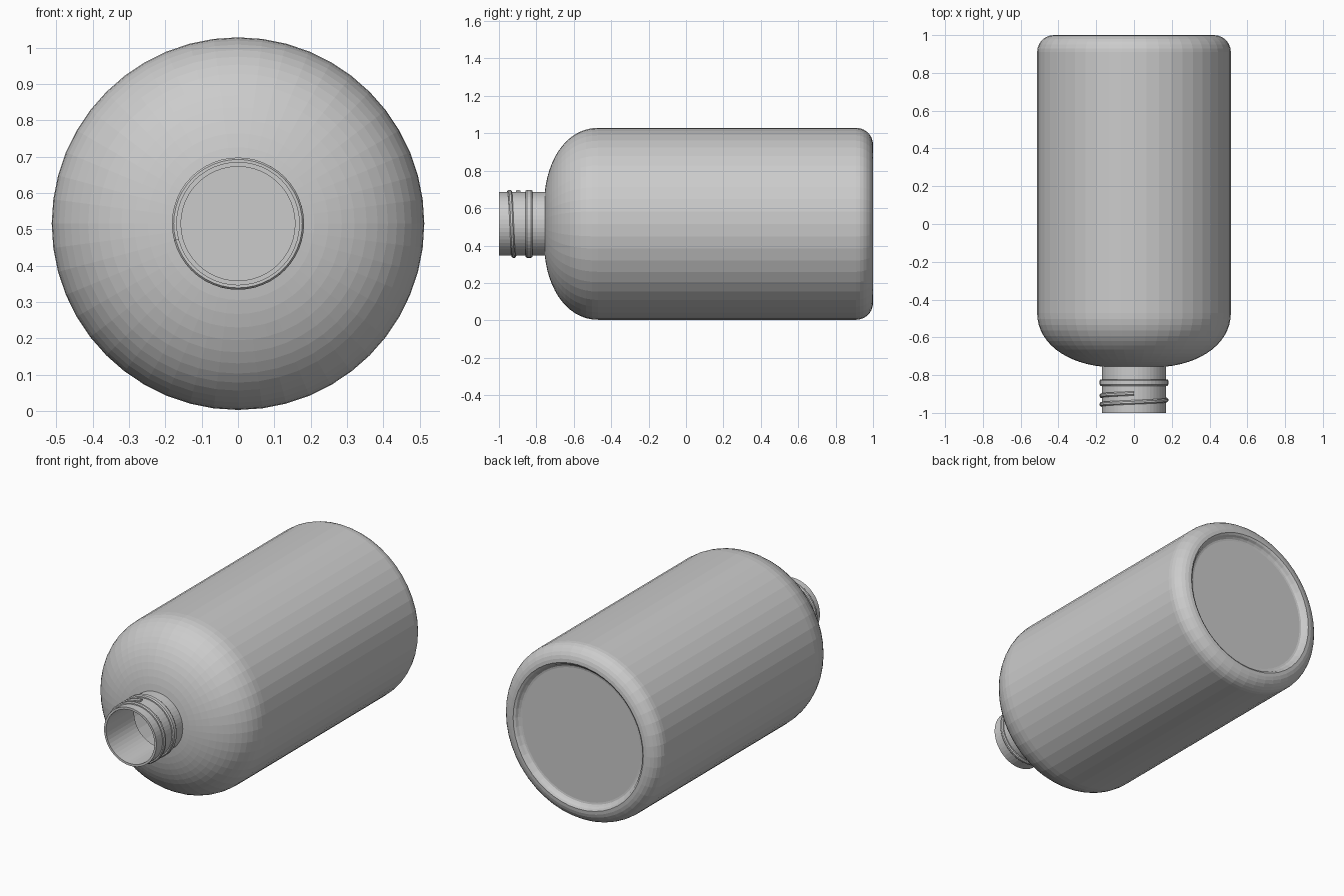
import bpy, bmesh
from math import sin, cos, pi, tau

if "Cube" in bpy.data.objects:
    bpy.data.objects.remove(bpy.data.objects["Cube"])

ZC, R, SEG = 0.516, 0.513, 48


def finish(bm, name):
    bmesh.ops.recalc_face_normals(bm, faces=bm.faces)
    mesh = bpy.data.meshes.new(name)
    bm.to_mesh(mesh)
    bm.free()
    obj = bpy.data.objects.new(name, mesh)
    bpy.context.collection.objects.link(obj)
    return obj


def point(r, y, a):
    return (r * cos(a), y, ZC + r * sin(a))


def lathe(name, profile, closed=False):
    """Revolve (radius, y) points about the bottle axis; open ends are capped."""
    bm = bmesh.new()
    rings = [[bm.verts.new(point(r, y, tau * i / SEG)) for i in range(SEG)] for r, y in profile]
    pairs = list(zip(rings, rings[1:]))
    if closed:
        pairs.append((rings[-1], rings[0]))
    for a, b in pairs:
        for i in range(SEG):
            j = (i + 1) % SEG
            bm.faces.new((a[i], a[j], b[j], b[i]))
    if not closed:
        bm.faces.new(rings[0])
        bm.faces.new(rings[-1])
    return finish(bm, name)


def bezier(p, n):
    out = []
    for k in range(n + 1):
        t = k / n
        w = ((1 - t) ** 3, 3 * t * (1 - t) ** 2, 3 * t * t * (1 - t), t ** 3)
        out.append(tuple(sum(wi * q[c] for wi, q in zip(w, p)) for c in (0, 1)))
    return out


def arc(r, y, rad, a0, a1, n):
    return [(r + rad * cos(a0 + (a1 - a0) * k / n), y + rad * sin(a0 + (a1 - a0) * k / n))
            for k in range(n + 1)]


# Bottle shell: recessed base, rounded heel, straight wall, shoulder, neck, inner wall
base = [(0.385, 0.97), (0.395, 0.972), (0.405, 0.98), (0.412, 0.993), (0.423, 1.0)]
heel = arc(R - 0.09, 0.91, 0.09, pi / 2, 0, 7)[1:]
shoulder = bezier([(R, -0.47), (R, -0.63), (0.36, -0.735), (0.17, -0.755)], 14)
lip = [(0.17, -1.0), (0.157, -1.0)]
inner_shoulder = bezier([(0.157, -0.74), (0.35, -0.72), (R - 0.013, -0.62), (R - 0.013, -0.47)], 10)
inner_base = [(R - 0.013, 0.91), (0.47, 0.955), (0.40, 0.957)]
lathe("bottle_body", base + heel + shoulder + lip + inner_shoulder + inner_base)

# Collar ring below the thread
lathe("neck_collar", [(0.165, -0.857), (0.177, -0.857), (0.182, -0.850), (0.182, -0.829),
                      (0.177, -0.822), (0.165, -0.822)], closed=True)

# Screw thread: a small section swept from the left, over the top, 1.25 turns
bm = bmesh.new()
section = [(0.166, -0.011), (0.177, -0.011), (0.182, -0.005),
           (0.182, 0.005), (0.177, 0.011), (0.166, 0.011)]
steps = 62
rings = []
for k in range(steps + 1):
    a = pi + 0.26 - k * tau / SEG
    y = -0.957 + 0.06 * k / steps
    rings.append([bm.verts.new(point(r, y + dy, a)) for r, dy in section])
for a, b in zip(rings, rings[1:]):
    for i in range(len(section)):
        j = (i + 1) % len(section)
        bm.faces.new((a[i], a[j], b[j], b[i]))
bm.faces.new(rings[0])
bm.faces.new(rings[-1])
finish(bm, "screw_thread")
